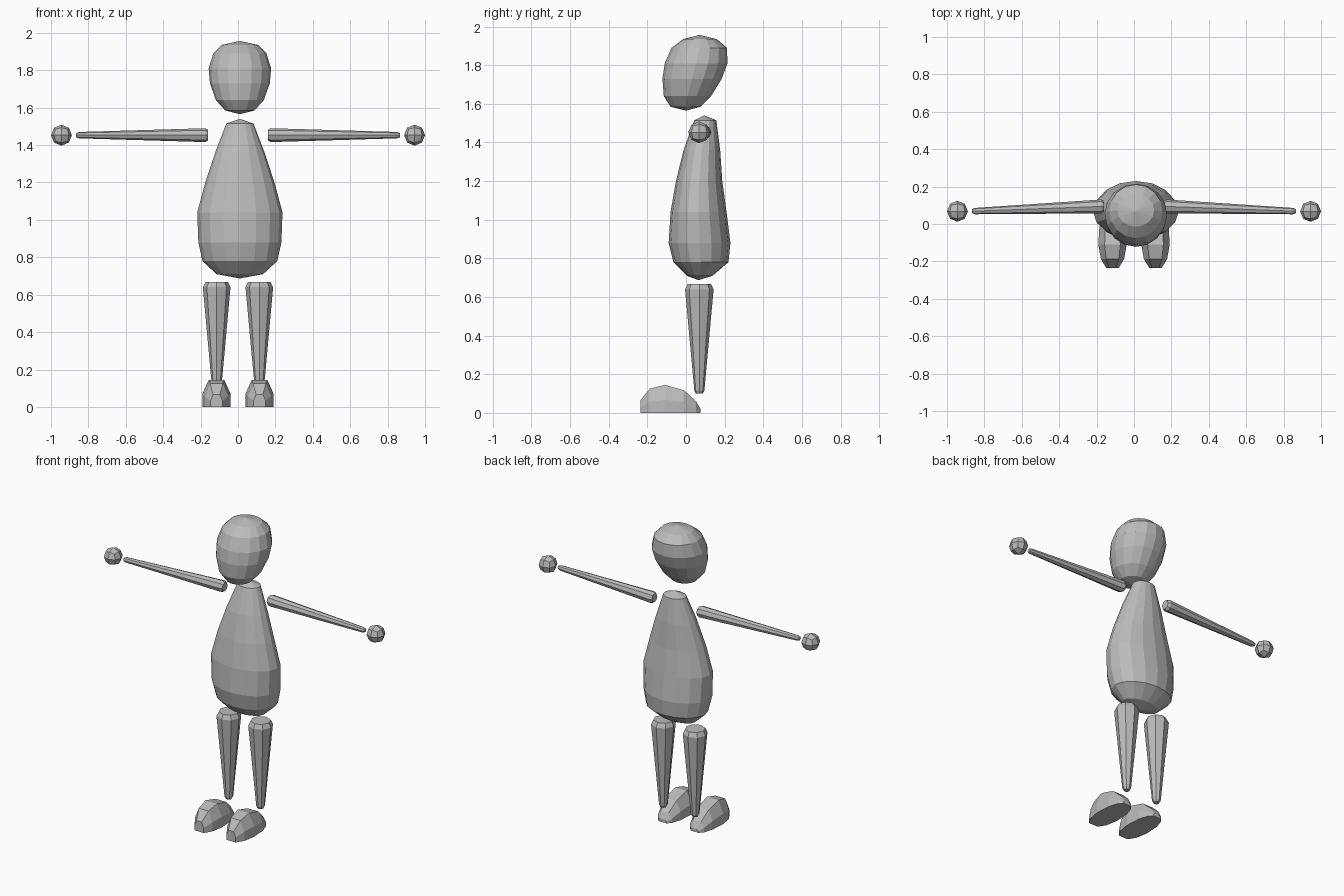
import bpy, bmesh, math
from mathutils import Vector

if "Cube" in bpy.data.objects:
    bpy.data.objects.remove(bpy.data.objects["Cube"])

grey = bpy.data.materials.new("plain grey")
grey.diffuse_color = (0.5, 0.5, 0.5, 1)
grey.use_nodes = True
grey.node_tree.nodes["Principled BSDF"].inputs["Base Color"].default_value = grey.diffuse_color


def finish(name, bm):
    bmesh.ops.recalc_face_normals(bm, faces=bm.faces)
    mesh = bpy.data.meshes.new(name)
    bm.to_mesh(mesh)
    bm.free()
    mesh.materials.append(grey)
    obj = bpy.data.objects.new(name, mesh)
    bpy.context.collection.objects.link(obj)
    return obj


def loft(name, rings):
    """Skin a list of point rings; a single-point ring makes a pole."""
    bm = bmesh.new()
    rows = [[bm.verts.new(p) for p in ring] for ring in rings]
    for a, b in zip(rows, rows[1:]):
        n = max(len(a), len(b))
        for i in range(n):
            j = (i + 1) % n
            if len(a) == 1:
                bm.faces.new((a[0], b[j], b[i]))
            elif len(b) == 1:
                bm.faces.new((a[i], a[j], b[0]))
            else:
                bm.faces.new((a[i], a[j], b[j], b[i]))
    for end in (rows[0], rows[-1]):
        if len(end) > 2:
            bm.faces.new(end)
    return finish(name, bm)


def circle(n):
    return [(math.cos(2 * math.pi * i / n), math.sin(2 * math.pi * i / n)) for i in range(n)]


def body_rings(profile, cx):
    """Profile rows: height, half width, front y, back y."""
    rings = []
    for z, hw, front, back in profile:
        cy, ry = (front + back) / 2, (back - front) / 2
        pts = circle(16) if hw else [(0, 0)]
        rings.append([(cx + hw * c, cy + ry * s, z) for c, s in pts])
    return rings


# Torso
loft("torso", body_rings([
    (0.687, 0, 0.065, 0.065), (0.71, 0.125, 0.005, 0.137),
    (0.78, 0.20, -0.065, 0.22), (0.88, 0.222, -0.09, 0.23),
    (1.04, 0.228, -0.08, 0.21), (1.20, 0.185, -0.052, 0.188),
    (1.36, 0.132, -0.013, 0.177), (1.515, 0.073, 0.043, 0.157),
    (1.54, 0, 0.095, 0.095)], 0.01))

# Head, leaning back at the top
loft("head", body_rings([
    (1.565, 0, 0.0, 0.0), (1.585, 0.078, -0.08, 0.075),
    (1.64, 0.128, -0.115, 0.13), (1.73, 0.16, -0.122, 0.185),
    (1.81, 0.167, -0.11, 0.215), (1.89, 0.142, -0.075, 0.212),
    (1.935, 0.098, -0.015, 0.16), (1.957, 0, 0.07, 0.07)], 0.01))

foot_section = [(-1, 0), (-1, 0.47), (-0.55, 1), (0.55, 1), (1, 0.47), (1, 0)]

for side, s in (("left", 1), ("right", -1)):
    # Tapered arm: x, centre y, radius
    arm = [(0.16, 0.094, 0.028), (0.175, 0.094, 0.037),
           (0.85, 0.069, 0.017), (0.866, 0.069, 0.011)]
    loft(side + "_arm", [[(s * x, cy + r * c, 1.453 + r * d) for c, d in circle(8)]
                         for x, cy, r in arm])

    # Faceted ball hand
    bm = bmesh.new()
    bmesh.ops.create_cube(bm, size=2)
    bmesh.ops.subdivide_edges(bm, edges=bm.edges[:], cuts=1, use_grid_fill=True)
    for v in bm.verts:
        v.co = v.co.normalized() * 0.056 + Vector((s * 0.944, 0.068, 1.453))
    finish(side + "_hand", bm)

    # Tapered leg: z, radius
    leg = [(0.10, 0.018), (0.115, 0.026), (0.64, 0.074), (0.668, 0.06)]
    loft(side + "_leg", [[(s * 0.114 + r * c, 0.069 + r * d, z) for c, d in circle(8)]
                         for z, r in leg])

    # Foot with a flat sole: y, half width, height
    foot = [(-0.235, 0.033, 0.067), (-0.188, 0.062, 0.125), (-0.11, 0.076, 0.145),
            (-0.01, 0.07, 0.117), (0.052, 0.05, 0.06), (0.075, 0.028, 0.02)]
    loft(side + "_foot", [[(s * 0.115 + w * u, y, h * t) for u, t in foot_section]
                          for y, w, h in foot])
